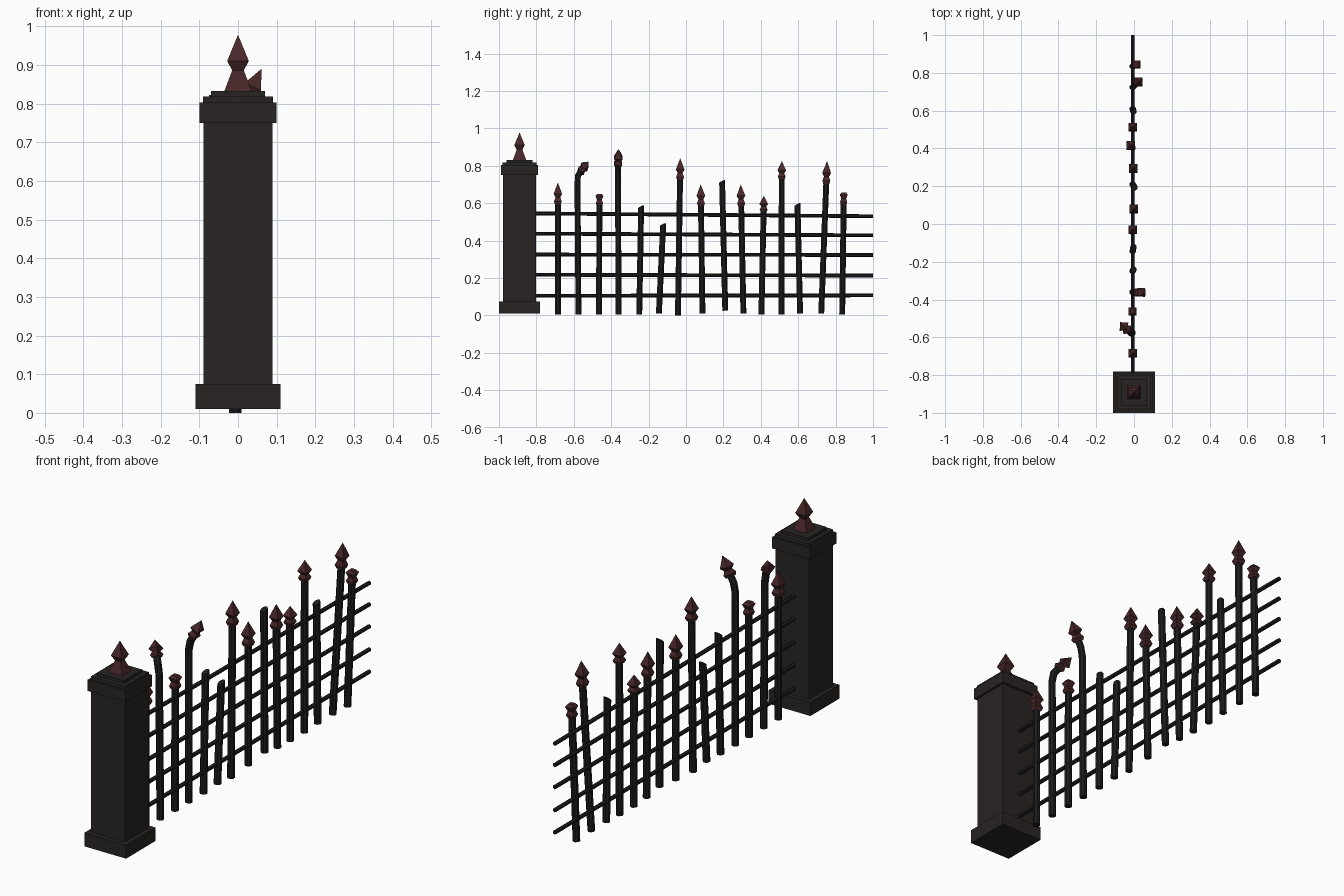
import bpy, bmesh, math
from mathutils import Vector

if "Cube" in bpy.data.objects:
    bpy.data.objects.remove(bpy.data.objects["Cube"])


def material(name, rgb):
    m = bpy.data.materials.new(name)
    m.diffuse_color = (*rgb, 1)
    m.use_nodes = True
    m.node_tree.nodes["Principled BSDF"].inputs["Base Color"].default_value = m.diffuse_color
    return m


STONE = material("dark_stone", (0.022, 0.017, 0.017))
IRON = material("black_iron", (0.012, 0.012, 0.013))
RUST = material("rusty_red", (0.065, 0.02, 0.022))
UP = Vector((0, 0, 1))


def sweep(name, rings, sides, mat, cut=0.0):
    """Skin rings of (point, direction, radius); cut slants the last ring."""
    bm = bmesh.new()
    loops = []
    for i, (p, d, r) in enumerate(rings):
        q = UP.rotation_difference(Vector(d).normalized())
        loop = []
        for k in range(sides):
            a = 2 * math.pi * (k + 0.5) / sides
            lift = cut * math.sin(a + 0.5) if i == len(rings) - 1 else 0
            off = q @ Vector((r * math.cos(a), r * math.sin(a), lift))
            loop.append(bm.verts.new(Vector(p) + off))
        loops.append(loop)
    for a, b in zip(loops, loops[1:]):
        for k in range(sides):
            n = (k + 1) % sides
            bm.faces.new((a[k], a[n], b[n], b[k]))
    bm.faces.new(loops[0][::-1])
    bm.faces.new(loops[-1])
    bmesh.ops.remove_doubles(bm, verts=bm.verts, dist=1e-5)
    bmesh.ops.recalc_face_normals(bm, faces=bm.faces)
    me = bpy.data.meshes.new(name)
    bm.to_mesh(me)
    bm.free()
    me.materials.append(mat)
    ob = bpy.data.objects.new(name, me)
    bpy.context.collection.objects.link(ob)
    return ob


def lathe4(name, base, direction, profile, mat):
    """Square-section turning: profile of (half width, distance along axis)."""
    d = Vector(direction).normalized()
    return sweep(name, [(Vector(base) + d * h, d, w * math.sqrt(2))
                        for w, h in profile], 4, mat)


def tube(name, points, radius, sides, mat, cut=0.0):
    pts = [Vector(p) for p in points]
    rings = []
    for i, p in enumerate(pts):
        d = pts[min(i + 1, len(pts) - 1)] - pts[max(i - 1, 0)]
        rings.append((p, d, radius))
    return sweep(name, rings, sides, mat, cut)


# Stone pillar with stepped base and cap
pillar = (0, -0.89, 0)
lathe4("pillar", pillar, UP, [
    (0.11, 0.01), (0.11, 0.075), (0.089, 0.075), (0.089, 0.75),
    (0.10, 0.75), (0.10, 0.803), (0.09, 0.803), (0.09, 0.818),
    (0.07, 0.818), (0.07, 0.832)], STONE)
lathe4("pillar_finial", pillar, UP, [
    (0.036, 0.83), (0.015, 0.886), (0.028, 0.91), (0.0, 0.978)], RUST)

# Horizontal rails
X = -0.007
for i, (z0, z1) in enumerate([(0.105, 0.107), (0.217, 0.213), (0.325, 0.323),
                              (0.437, 0.428), (0.545, 0.53)]):
    tube(f"rail_{i + 1}", [(X, -0.82, z0), (X, 1.0, z1)], 0.01, 6, IRON)

# Spear heads: distance along axis is a fraction of the head length
SPEAR = [(0.016, -0.06), (0.021, 0.08), (0.013, 0.28), (0.023, 0.45), (0.0, 1.0)]
BLUNT = [(0.015, -0.06), (0.019, 0.15), (0.013, 0.45), (0.021, 0.8), (0.012, 1.0)]


def head(name, base, tip, profile):
    axis = Vector(tip) - Vector(base)
    lathe4(name, base, axis, [(w, t * axis.length) for w, t in profile], RUST)


# Straight pickets: y bottom, y top, x top, z bottom, z shaft top, head length
straight = [
    (-0.685, -0.685, -0.007, 0.005, 0.600, 0.11),
    (-0.465, -0.463, -0.007, 0.005, 0.590, 0.06),
    (-0.250, -0.240, -0.003, 0.005, 0.580, 0),
    (-0.145, -0.122, -0.003, 0.010, 0.485, 0),
    (-0.043, -0.032, -0.007, 0.000, 0.730, 0.11),
    (0.088, 0.080, -0.002, 0.010, 0.590, 0.11),
    (0.210, 0.193, 0.002, 0.025, 0.715, 0),
    (0.307, 0.295, -0.004, 0.010, 0.590, 0.11),
    (0.403, 0.415, -0.016, 0.005, 0.560, 0.08),
    (0.510, 0.512, -0.007, 0.005, 0.735, 0.09),
    (0.610, 0.596, -0.003, 0.010, 0.592, 0),
    (0.723, 0.750, 0.020, 0.010, 0.710, 0.115),
    (0.835, 0.843, 0.011, 0.005, 0.597, 0.06),
]
for i, (y0, y1, x1, z0, z1, length) in enumerate(straight):
    a, b = Vector((X, y0, z0)), Vector((x1, y1, z1))
    tube(f"picket_{i + 1}", [a, b], 0.017, 8, IRON, 0 if length else 0.009)
    if length:
        head(f"spear_head_{i + 1}", b, b + (b - a).normalized() * length,
             BLUNT if length < 0.07 else SPEAR)

# Two pickets bent near the top
bent = [
    ([(X, -0.575, 0.005), (-0.01, -0.58, 0.70), (-0.018, -0.578, 0.745),
      (-0.034, -0.563, 0.77)], (-0.075, -0.52, 0.822)),
    ([(X, -0.36, 0.005), (-0.005, -0.364, 0.73), (0.004, -0.364, 0.775),
      (0.02, -0.363, 0.805)], (0.061, -0.361, 0.89)),
]
for i, (path, tip) in enumerate(bent):
    tube(f"bent_picket_{i + 1}", path, 0.017, 8, IRON)
    head(f"bent_spear_head_{i + 1}", path[-1], tip, SPEAR)
